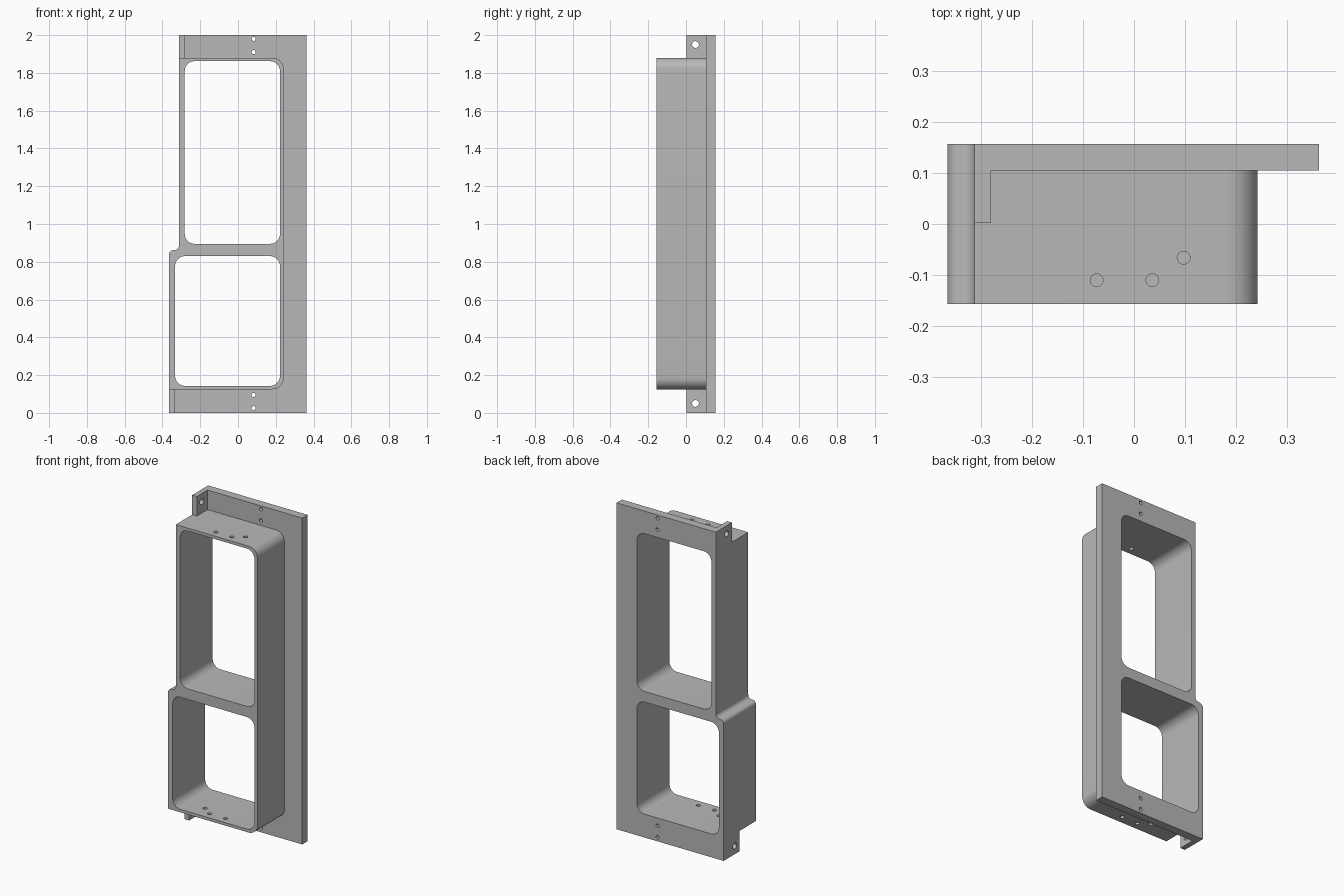
import bpy, bmesh, math
from mathutils import Vector, Matrix

cube = bpy.data.objects.get("Cube")
if cube:
    bpy.data.objects.remove(cube, do_unlink=True)

grey = bpy.data.materials.new("Light grey")
grey.use_nodes = True
GREY = (0.48, 0.48, 0.48, 1)
grey.diffuse_color = GREY
grey.node_tree.nodes["Principled BSDF"].inputs["Base Color"].default_value = GREY

FRONT, SEAM, BACK = -0.157, 0.105, 0.157   # depth of the body and of the plate
WIDE, NARROW = -0.365, -0.312              # right-hand edge, lower and upper
LOW, HIGH = 0.125, 1.88                    # bottom and top of the body


def rounded(corners, steps=10):
    """Turn (x, z, radius) corners into an outline with filleted corners."""
    pts = []
    for i, (x, z, r) in enumerate(corners):
        p = Vector((x, z))
        if r == 0:
            pts.append(p)
            continue
        a = (Vector(corners[i - 1][:2]) - p).normalized()
        b = (Vector(corners[(i + 1) % len(corners)][:2]) - p).normalized()
        centre = p + (a + b) * r
        for k in range(steps + 1):
            t = k / steps * math.pi / 2
            pts.append(centre - b * r * math.cos(t) - a * r * math.sin(t))
    return pts


def add_object(name, bm):
    bmesh.ops.recalc_face_normals(bm, faces=bm.faces)
    mesh = bpy.data.meshes.new(name)
    bm.to_mesh(mesh)
    bm.free()
    mesh.materials.append(grey)
    ob = bpy.data.objects.new(name, mesh)
    bpy.context.collection.objects.link(ob)
    return ob


def prism(name, outline, y0, y1):
    bm = bmesh.new()
    face = bm.faces.new([bm.verts.new((p.x, y0, p.y)) for p in outline])
    new = bmesh.ops.extrude_face_region(bm, geom=[face])["geom"]
    verts = [v for v in new if isinstance(v, bmesh.types.BMVert)]
    bmesh.ops.translate(bm, verts=verts, vec=(0, y1 - y0, 0))
    return add_object(name, bm)


def box_outline(x0, x1, z0, z1, r=0):
    return rounded([(x0, z0, r), (x1, z0, r), (x1, z1, r), (x0, z1, r)])


def drill(name, centre, axis, radius, length):
    bm = bmesh.new()
    turn = Vector((0, 0, 1)).rotation_difference(Vector(axis)).to_matrix().to_4x4()
    bmesh.ops.create_cone(bm, cap_ends=True, segments=24, radius1=radius, radius2=radius,
                          depth=length, matrix=Matrix.Translation(centre) @ turn)
    return add_object(name, bm)


def cut(ob, cutters):
    for c in cutters:
        c.hide_render = True
        mod = ob.modifiers.new("Cut", 'BOOLEAN')
        mod.operation = 'DIFFERENCE'
        mod.solver = 'EXACT'
        mod.object = c
    dg = bpy.context.evaluated_depsgraph_get()
    mesh = bpy.data.meshes.new_from_object(ob.evaluated_get(dg))
    ob.modifiers.clear()
    ob.data = mesh
    ob.data.materials.clear()
    ob.data.materials.append(grey)


# Stepped edge shared by the body and the back plate
step = [(NARROW, 0.862, 0.024), (WIDE, 0.862, 0.024)]

# Back plate and protruding double frame
plate = prism("back_plate", rounded(
    [(WIDE, 0, 0), (0.362, 0, 0), (0.362, 2, 0), (NARROW, 2, 0)] + step), SEAM, BACK)
body = prism("frame_body", rounded(
    [(WIDE, LOW, 0), (0.242, LOW, 0.06), (0.242, HIGH, 0.06), (NARROW, HIGH, 0)] + step),
    FRONT, SEAM)

# Two rounded openings through both
openings = [
    prism("upper_opening_cutter", box_outline(-0.282, 0.222, 0.895, 1.862, 0.052), -0.3, 0.3),
    prism("lower_opening_cutter", box_outline(-0.333, 0.222, 0.143, 0.83, 0.052), -0.3, 0.3)]

# Screw holes in the plate
plate_holes = [drill("plate_hole_cutter", (0.083, 0.13, z), (0, 1, 0), 0.011, 0.2)
               for z in (0.025, 0.095, 1.91, 1.98)]

# Cable holes in the top and bottom walls
wall_holes = []
for z, spots in ((1.871, ((-0.073, -0.11), (0.036, -0.11), (0.097, -0.066))),
                 (0.134, ((-0.007, -0.11), (-0.116, -0.11), (-0.177, -0.066)))):
    wall_holes += [drill("wall_hole_cutter", (x, y, z), (0, 0, 1), 0.0125, 0.06)
                   for x, y in spots]

cut(plate, openings + plate_holes)
cut(body, openings + wall_holes)

# Mounting tabs at the top and bottom, each with a cross hole
parts = [plate, body]
tab_holes = []
for name, x, z0, z1, hole_z in (("upper_tab", NARROW, HIGH, 2, 1.95),
                                ("lower_tab", WIDE, 0, LOW, 0.05)):
    tab = prism(name, box_outline(x, x + 0.032, z0, z1), 0.002, SEAM)
    hole = drill("tab_hole_cutter", (x + 0.016, 0.05, hole_z), (1, 0, 0), 0.018, 0.1)
    cut(tab, [hole])
    tab_holes.append(hole)
    parts.append(tab)

for c in openings + plate_holes + wall_holes + tab_holes:
    bpy.data.objects.remove(c, do_unlink=True)

# Smooth the fillets and holes, keep the edges crisp
bpy.ops.object.select_all(action='DESELECT')
for ob in parts:
    ob.select_set(True)
bpy.context.view_layer.objects.active = body
bpy.ops.object.shade_smooth_by_angle(angle=math.radians(30))
